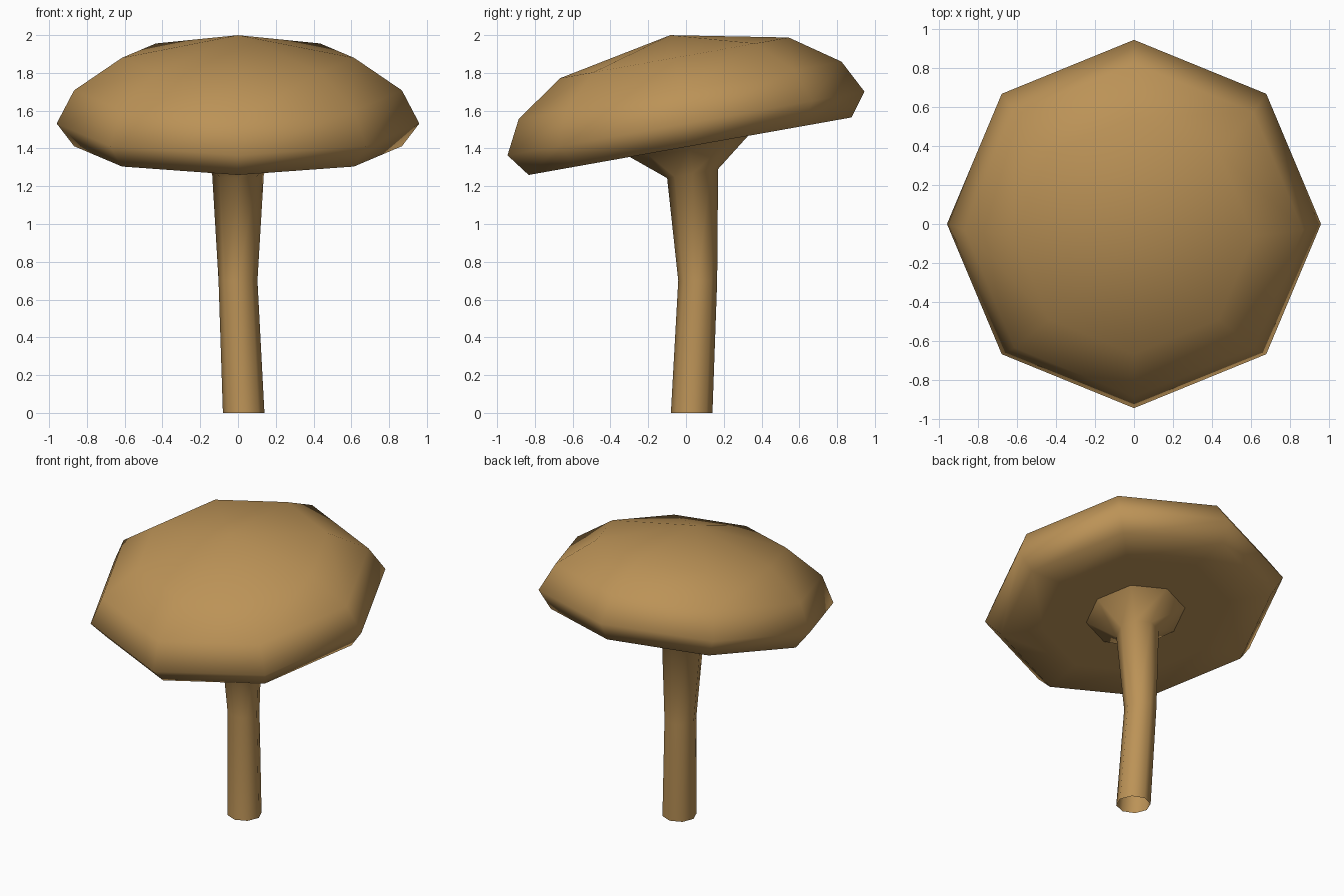
import bpy, bmesh, math
from mathutils import Matrix, Vector

if "Cube" in bpy.data.objects:
    bpy.data.objects.remove(bpy.data.objects["Cube"], do_unlink=True)

SIDES = 8
TILT = math.radians(10.1)

tan = bpy.data.materials.new("mushroom_tan")
tan.use_nodes = True
tan.diffuse_color = (0.50, 0.29, 0.095, 1)
tan.node_tree.nodes["Principled BSDF"].inputs["Base Color"].default_value = tan.diffuse_color


def loft(name, rings):
    """Join octagonal rings (centre, radius, tilt); radius 0 makes a pole."""
    bm = bmesh.new()
    loops = []
    for centre, radius, tilt in rings:
        turn = Matrix.Rotation(tilt, 3, 'X')
        count = SIDES if radius else 1
        loop = []
        for i in range(count):
            a = math.tau * i / SIDES
            offset = Vector((math.cos(a), math.sin(a), 0)) * radius
            loop.append(bm.verts.new(Vector(centre) + turn @ offset))
        loops.append(loop)
    for low, high in zip(loops, loops[1:]):
        for i in range(SIDES):
            j = (i + 1) % SIDES
            if len(low) == 1:
                bm.faces.new((low[0], high[j], high[i]))
            elif len(high) == 1:
                bm.faces.new((low[i], low[j], high[0]))
            else:
                bm.faces.new((low[i], low[j], high[j], high[i]))
    for face in bm.faces:
        face.smooth = True
    mesh = bpy.data.meshes.new(name)
    bm.to_mesh(mesh)
    bm.free()
    mesh.materials.append(tan)
    obj = bpy.data.objects.new(name, mesh)
    bpy.context.collection.objects.link(obj)
    return obj


# Tilted cap: (height along its axis, radius) from underside to crown
cap_profile = [(-0.122, 0), (-0.122, 0.6), (-0.122, 0.868), (0, 0.96),
               (0.178, 0.868), (0.353, 0.615), (0.475, 0)]
axis = Matrix.Rotation(TILT, 3, 'X') @ Vector((0, 0, 1))
loft("cap", [(Vector((0, 0, 1.532)) + axis * h, r, TILT) for h, r in cap_profile])

# Bent stem, open at the foot, flaring out under the cap
loft("stem", [
    ((0.03, 0.03, 0), 0.11, 0),
    ((0, 0.062, 0.7), 0.103, 0),
    ((0, 0.035, 1.267), 0.137, TILT),
    ((0, 0.015, 1.414), 0.322, TILT),
])
